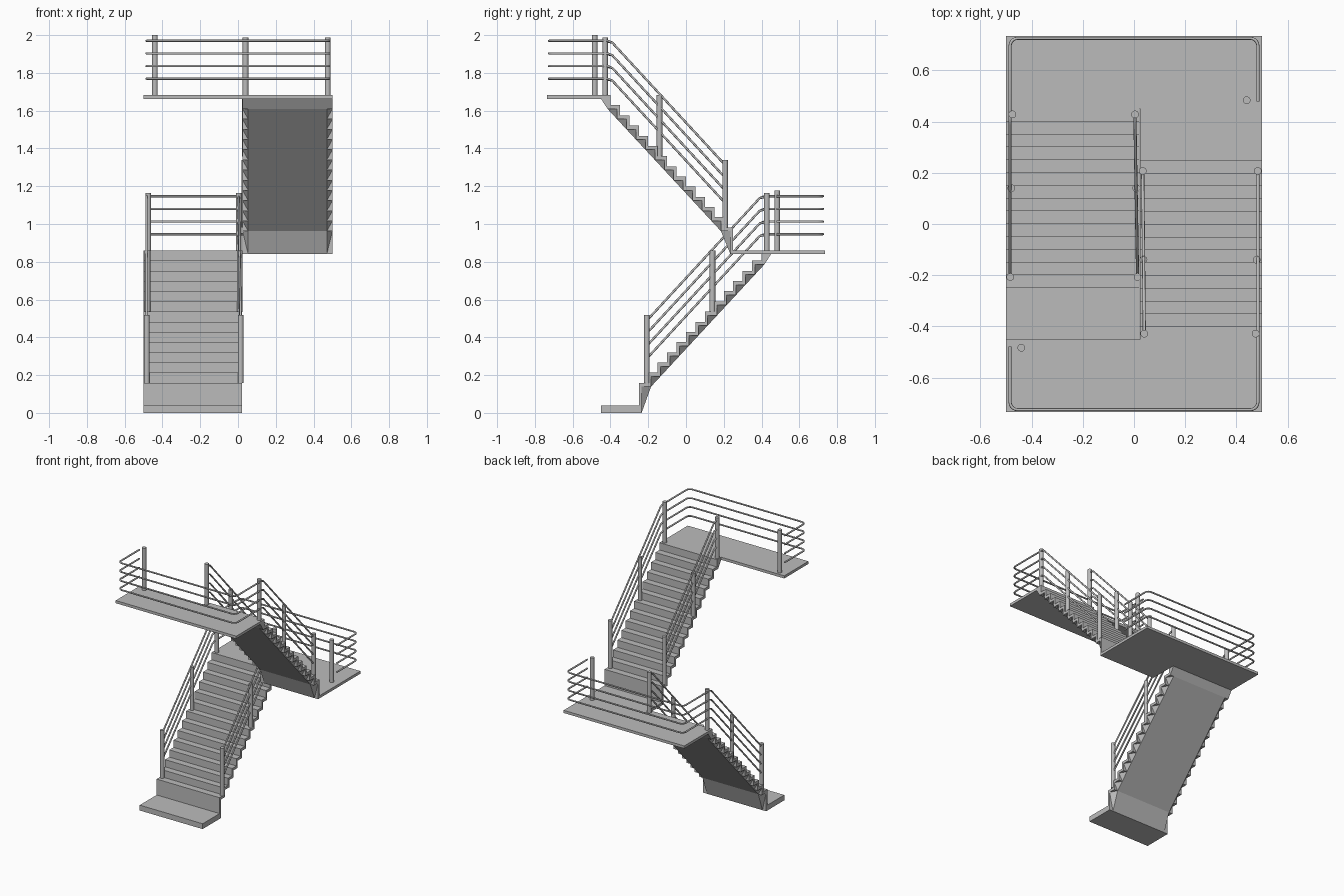
import bpy, bmesh, math
from mathutils import Vector

if "Cube" in bpy.data.objects:
    bpy.data.objects.remove(bpy.data.objects["Cube"])

grey = bpy.data.materials.new("concrete grey")
grey.diffuse_color = (0.5, 0.5, 0.5, 1)
grey.use_nodes = True
grey.node_tree.nodes["Principled BSDF"].inputs["Base Color"].default_value = grey.diffuse_color

TREAD, RISE, N = 0.05, 0.0539, 13
FIRST, TOP = 0.159, 0.86          # first tread height, landing height


def finish(name, bm, turn, lift):
    """Place a part; turn is 1 for the lower unit and -1 for a half turn."""
    for v in bm.verts:
        v.co = Vector((v.co.x * turn, v.co.y * turn, v.co.z + lift))
    bmesh.ops.recalc_face_normals(bm, faces=bm.faces)
    me = bpy.data.meshes.new(name)
    bm.to_mesh(me)
    bm.free()
    me.materials.append(grey)
    ob = bpy.data.objects.new(name, me)
    bpy.context.collection.objects.link(ob)
    return ob


def box(name, lo, hi, turn, lift):
    bm = bmesh.new()
    bmesh.ops.create_cube(bm, size=1)
    for v in bm.verts:
        v.co = Vector([(lo[i] + hi[i]) / 2 + v.co[i] * (hi[i] - lo[i]) for i in range(3)])
    finish(name, bm, turn, lift)


def flight(name, x0, x1, foot, turn, lift):
    """Folded stair slab, with the sloped soffit filling its underside notches."""
    top = [(-0.25, foot)]
    low = [(-0.235, foot)]
    for i in range(N):
        y, z = -0.25 + i * TREAD, FIRST + i * RISE
        top += [(y, z), (y + TREAD, z)]
        low += [(y + 0.015, z - 0.02), (y + TREAD + 0.015, z - 0.02)]
    top += [(0.4, TOP), (0.45, TOP)]
    low += [(0.415, TOP - 0.02), (0.45, TOP - 0.02)]
    low[-2:] = [(0.45, TOP - 0.02)]
    bm = bmesh.new()
    rows = [[[bm.verts.new((x, y, z)) for y, z in line] for line in (top, low)] for x in (x0, x1)]
    (ta, la), (tb, lb) = rows
    for a, b in ((ta, tb), (la, lb)):
        for i in range(len(a) - 1):
            bm.faces.new((a[i], a[i + 1], b[i + 1], b[i]))
    for t, l in ((ta, la), (tb, lb)):
        bm.faces.new(t + l[::-1])
    for k in (0, -1):
        bm.faces.new((ta[k], tb[k], lb[k], la[k]))
    finish(name, bm, turn, lift)

    bm = bmesh.new()
    inset = 0.03
    for i in range(0, len(low) - 2, 2):
        p, c, q = low[i:i + 3]
        v = [bm.verts.new(co) for co in (
            (x0 + inset, *p), (x1 - inset, *p), (x1 - inset, *q), (x0 + inset, *q),
            (x0, *c), (x1, *c))]
        for f in ((0, 1, 2, 3), (0, 1, 5, 4), (3, 2, 5, 4), (0, 3, 4), (1, 2, 5)):
            bm.faces.new([v[j] for j in f])
    finish(name + "_soffit", bm, turn, lift)


def post(name, x, y, z0, z1, turn, lift):
    bm = bmesh.new()
    bmesh.ops.create_cone(bm, cap_ends=True, segments=16, radius1=0.015, radius2=0.015, depth=z1 - z0)
    for f in bm.faces:
        f.smooth = len(f.verts) == 4
    for e in bm.edges:
        e.smooth = all(f.smooth for f in e.link_faces)
    bmesh.ops.translate(bm, verts=bm.verts, vec=(x, y, (z0 + z1) / 2))
    finish(name, bm, turn, lift)


def rail(name, pts, turn, lift):
    """Round bar swept along a path."""
    cu = bpy.data.curves.new(name, 'CURVE')
    cu.dimensions = '3D'
    cu.bevel_depth = 0.006
    cu.bevel_resolution = 2
    cu.use_fill_caps = True
    sp = cu.splines.new('POLY')
    sp.points.add(len(pts) - 1)
    for p, (x, y, z) in zip(sp.points, pts):
        p.co = (x * turn, y * turn, z + lift, 1)
    cu.materials.append(grey)
    ob = bpy.data.objects.new(name, cu)
    bpy.context.collection.objects.link(ob)
    bpy.ops.object.select_all(action='DESELECT')
    ob.select_set(True)
    bpy.context.view_layer.objects.active = ob
    bpy.ops.object.convert(target='MESH')


def arc(cx, cy, r, a0, a1, z, n=5):
    return [(cx + r * math.cos(math.radians(a0 + (a1 - a0) * i / n)),
             cy + r * math.sin(math.radians(a0 + (a1 - a0) * i / n)), z) for i in range(n + 1)]


def unit(tag, turn, lift, inner, foot, base_top, ia, ib):
    """One flight with its base, landing and railings."""
    flight(tag + "_flight", -0.5, inner, foot, turn, lift)
    box(tag + "_base", (-0.5, -0.45, foot), (inner, -0.235, base_top), turn, lift)
    box(tag + "_landing", (-0.5, 0.45, TOP - 0.02), (0.5, 0.735, TOP), turn, lift)
    # posts along both sides of the flight and at the end of the landing
    for side, xa, xb in (("outer", -0.483, -0.475), ("inner", ia, ib)):
        for k, (y, z0, z1) in enumerate(((-0.207, FIRST, 0.517), (0.14, 0.535, 0.86), (0.428, TOP, 1.165))):
            post(f"{tag}_{side}_post_{k + 1}", xa + (xb - xa) * k / 2, y, z0, z1, turn, lift)
    post(tag + "_landing_post", 0.44, 0.483, TOP, 1.178, turn, lift)
    # four bars on each side
    for k in range(4):
        z = TOP + 0.287 - k * 0.067
        zs = z - 0.61 * RISE / TREAD
        xo, r, yb = -0.484, 0.03, 0.725
        pts = [(xo, -0.207, zs), (xo, 0.39, z - 0.01), (xo, 0.415, z)]
        pts += arc(xo + r, yb - r, r, 180, 90, z) + arc(-xo - r, yb - r, r, 90, 0, z)
        pts += [(-xo, 0.478, z)]
        rail(f"{tag}_outer_rail_{k + 1}", pts, turn, lift)
        rail(f"{tag}_inner_rail_{k + 1}",
             [(ia, -0.207, zs), (ib, 0.39, z - 0.01), (ib, 0.435, z)], turn, lift)


unit("lower", 1, 0.0, 0.022, 0.0, 0.04, 0.014, 0.004)
unit("upper", -1, 0.823, -0.024, 0.017, 0.037, -0.034, -0.04)
